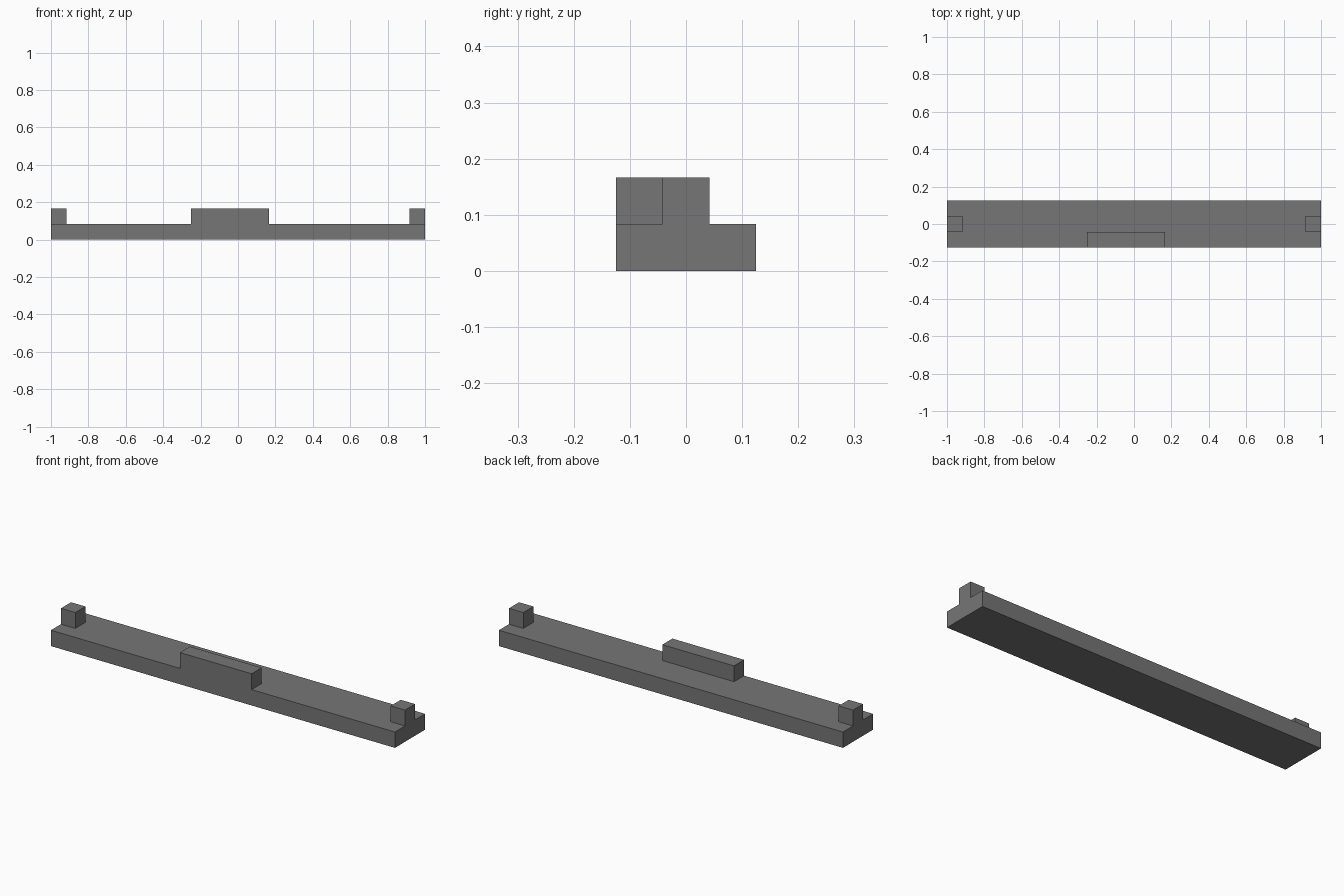
import bpy

default = bpy.data.objects.get("Cube")
if default:
    bpy.data.objects.remove(default, do_unlink=True)

U = 1 / 12  # module size: every part is a multiple of this

grey = bpy.data.materials.new("dark_grey")
grey.use_nodes = True
colour = (0.18, 0.18, 0.18, 1)
grey.diffuse_color = colour
grey.node_tree.nodes["Principled BSDF"].inputs["Base Color"].default_value = colour


def box(name, centre, size):
    """Add a flat-shaded box, with centre and size given in modules."""
    bpy.ops.mesh.primitive_cube_add(size=1, location=[c * U for c in centre])
    obj = bpy.context.object
    obj.name = name
    obj.scale = [s * U for s in size]
    bpy.ops.object.transform_apply(location=False, rotation=False, scale=True)
    obj.data.materials.append(grey)
    return obj


# Long flat bar
box("base_bar", (0, 0, 0.5), (24, 3, 1))

# Raised block flush with the front edge, slightly off centre
box("front_block", (-0.5, -1, 1.5), (5, 1, 1))

# Small cube post at each end
for side, name in ((1, "left_post"), (-1, "right_post")):
    box(name, (side * 11.5, 0, 1.5), (1, 1, 1))
